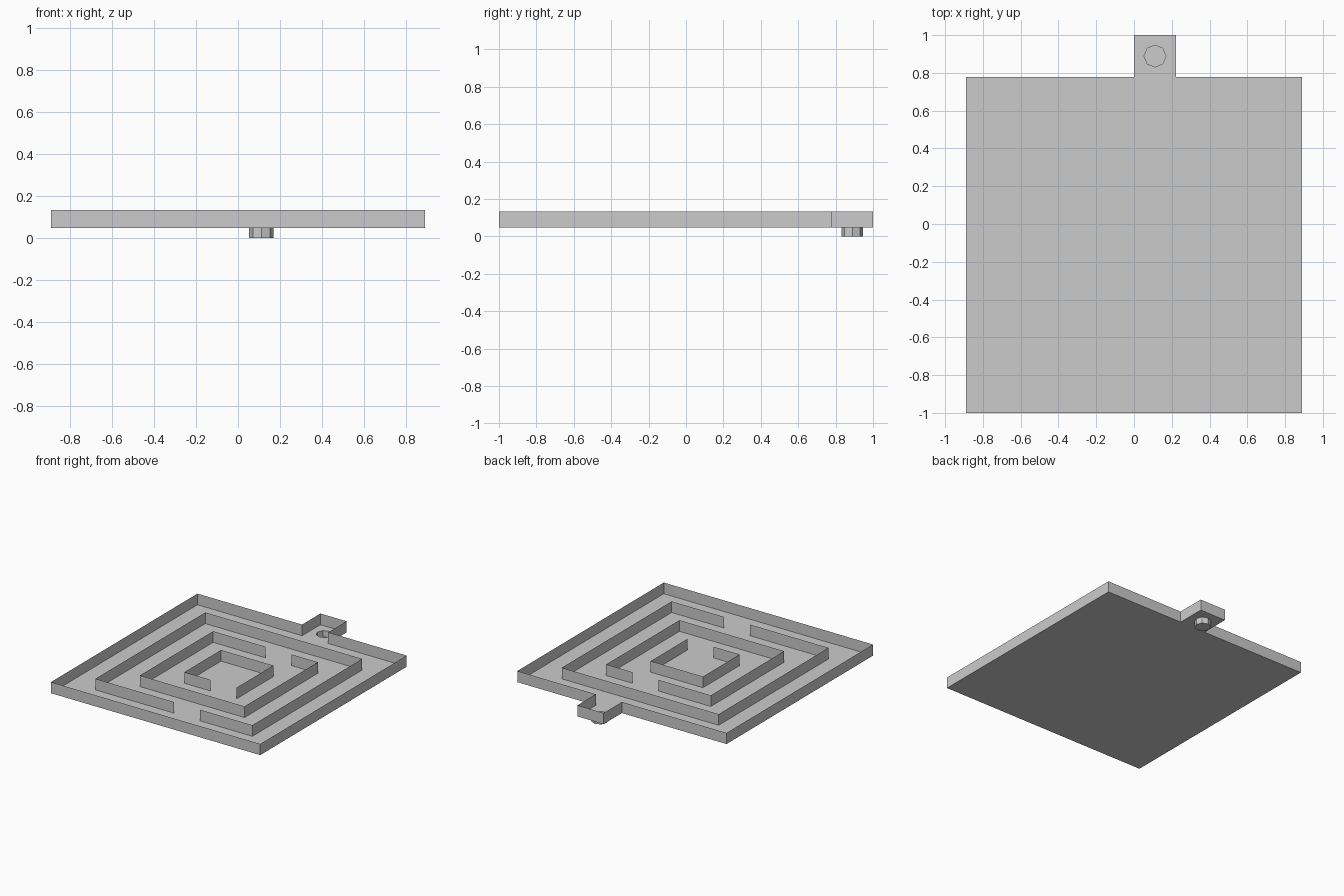
import bpy, bmesh
from math import cos, sin, pi

if "Cube" in bpy.data.objects:
    bpy.data.objects.remove(bpy.data.objects["Cube"])

U = 1 / 9                 # layout unit: 18 units over the 2-unit length
CY = -1                   # centre of the square, in units
FLOOR, TOP = 0.048, 0.1335
S = 8                     # half side of the tray, in units


def pos(p, z):
    return (p[0] * U, (p[1] + CY) * U, z)


def finish(bm, name):
    me = bpy.data.meshes.new(name)
    bm.to_mesh(me)
    bm.free()
    ob = bpy.data.objects.new(name, me)
    bpy.context.collection.objects.link(ob)
    return ob


def sheet_wall(name, points):
    """Thin upright wall following a path on the floor."""
    bm = bmesh.new()
    low = [bm.verts.new(pos(p, FLOOR)) for p in points]
    high = [bm.verts.new(pos(p, TOP)) for p in points]
    for i in range(len(points) - 1):
        bm.faces.new((low[i], low[i + 1], high[i + 1], high[i]))
    return finish(bm, name)


def ring_path(r, side):
    """Square ring with a gap from x=0 to x=2 on the front (-1) or back (1)."""
    y = r * side
    path = [(0, y), (-r, y), (-r, -y), (r, -y), (r, y)]
    return path + ([(2, y)] if r > 2 else [])


# outer rim, running out around the tab
outline = [(-S, -S), (S, -S), (S, S), (2, S), (2, S + 2), (0, S + 2), (0, S), (-S, S)]
sheet_wall("outer_rim", outline + outline[:1])

# nested maze walls
sheet_wall("maze_wall_outer", ring_path(6, -1))
sheet_wall("maze_wall_middle", ring_path(4, 1))
sheet_wall("maze_wall_inner", ring_path(2, -1))

# floor with the octagonal opening in the tab
circle = [(1 + 0.52 * cos(i * pi / 4), S + 1 + 0.52 * sin(i * pi / 4)) for i in range(8)]
bm = bmesh.new()
bm.faces.new([bm.verts.new(pos(p, FLOOR)) for p in ((-S, -S), (S, -S), (S, S), (-S, S))])
edges = []
for loop in ([(0, S), (2, S), (2, S + 2), (0, S + 2)], circle):
    vs = [bm.verts.new(pos(p, FLOOR)) for p in loop]
    edges += [bm.edges.new((vs[i], vs[i - 1])) for i in range(len(vs))]
bmesh.ops.triangle_fill(bm, edges=edges, use_beauty=True, normal=(0, 0, 1))
bmesh.ops.dissolve_limit(bm, angle_limit=0.01, verts=bm.verts, edges=bm.edges)
finish(bm, "floor")

# small cup hanging below the tab
bm = bmesh.new()
low = [bm.verts.new(pos(p, 0)) for p in circle]
high = [bm.verts.new(pos(p, FLOOR)) for p in circle]
for i in range(8):
    bm.faces.new((low[i - 1], low[i], high[i], high[i - 1]))
bm.faces.new(low[::-1])
finish(bm, "drain_cup")
